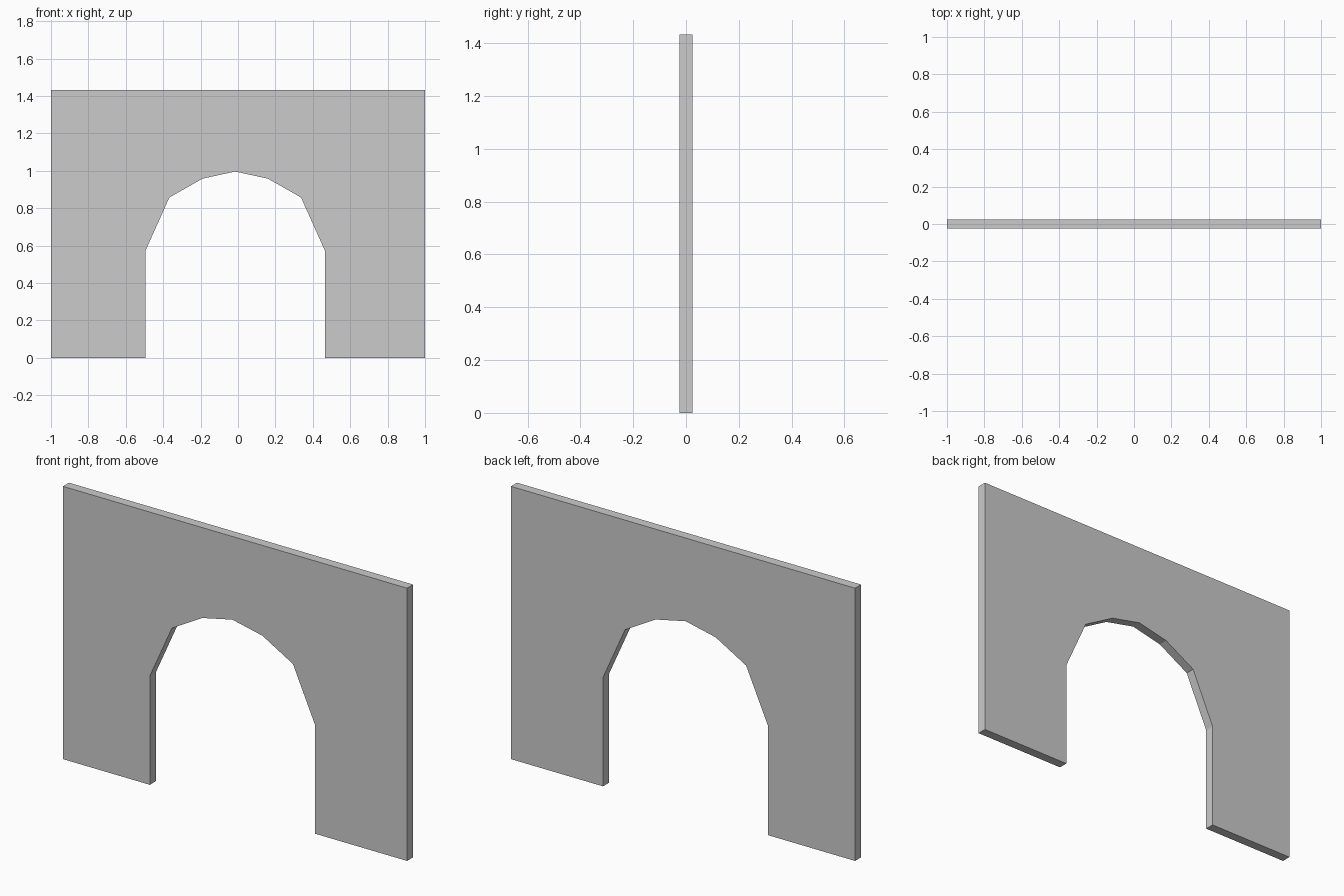
import bpy, bmesh

if "Cube" in bpy.data.objects:
    bpy.data.objects.remove(bpy.data.objects["Cube"])

HALF_W, HEIGHT, THICK = 1.0, 1.433, 0.05
ARCH_X = -0.015  # the opening sits slightly off centre

# Half of the faceted arch opening: offset from its axis, height
half_arch = [(0.48, 0.0), (0.48, 0.572), (0.352, 0.857), (0.175, 0.958)]
arch = ([(ARCH_X - x, z) for x, z in half_arch]
        + [(ARCH_X, 0.996)]
        + [(ARCH_X + x, z) for x, z in reversed(half_arch)])

# Wall outline running around the opening
outline = [(-HALF_W, 0)] + arch + [(HALF_W, 0), (HALF_W, HEIGHT), (-HALF_W, HEIGHT)]

# Extrude the outline through the wall thickness
bm = bmesh.new()
front = bm.faces.new([bm.verts.new((x, -THICK / 2, z)) for x, z in outline])
result = bmesh.ops.extrude_face_region(bm, geom=[front], use_keep_orig=True)
back = [v for v in result["geom"] if isinstance(v, bmesh.types.BMVert)]
bmesh.ops.translate(bm, verts=back, vec=(0, THICK, 0))
bmesh.ops.recalc_face_normals(bm, faces=bm.faces)
bmesh.ops.triangulate(bm, faces=[f for f in bm.faces if len(f.verts) > 4])

mesh = bpy.data.meshes.new("arched_wall")
bm.to_mesh(mesh)
bm.free()
bpy.context.collection.objects.link(bpy.data.objects.new("arched_wall", mesh))
